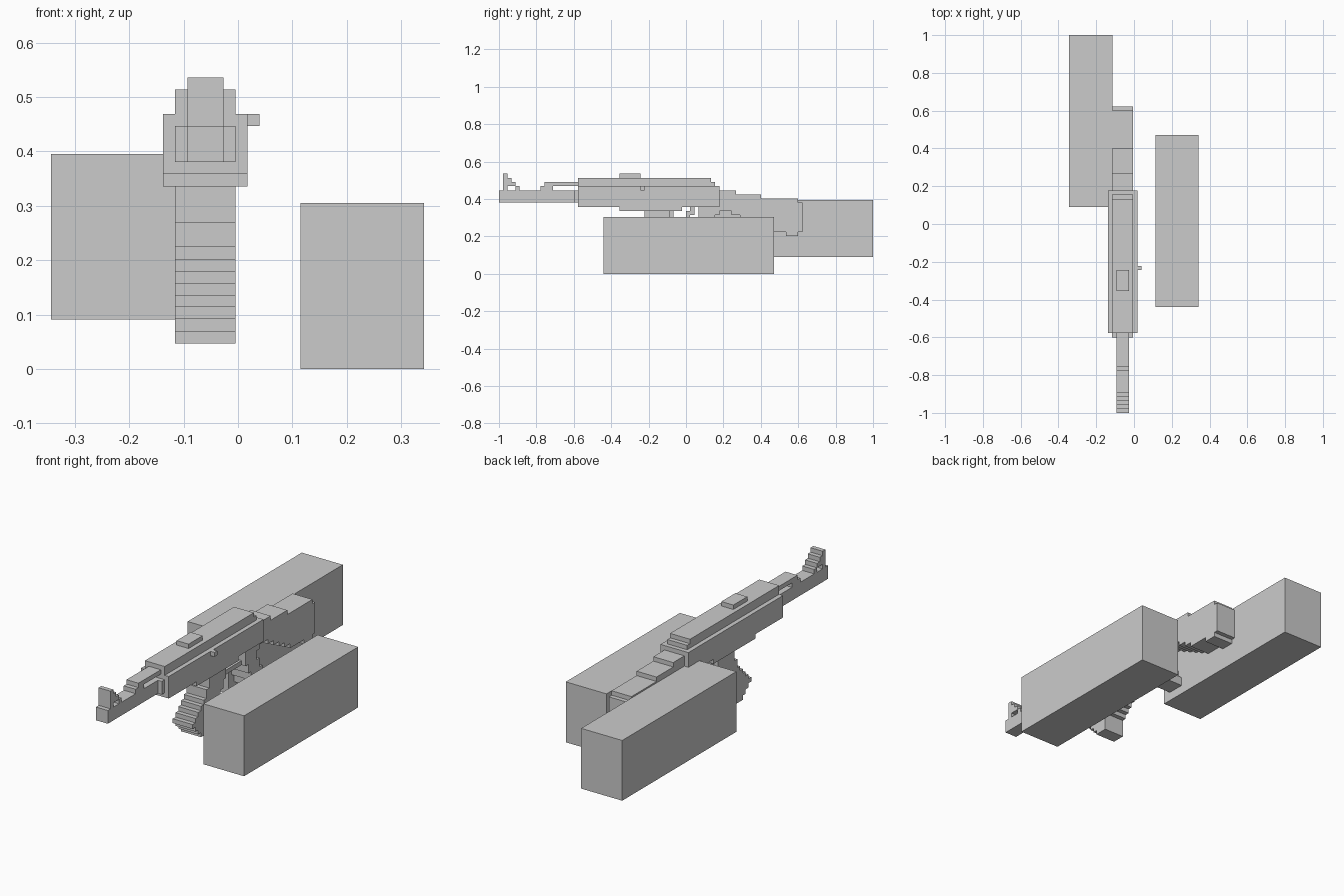
import bpy
import bmesh
from mathutils import Vector

UNIT = 2 / 90          # size of one block step
MID_X = -0.06          # centre line of the rifle

if "Cube" in bpy.data.objects:
    bpy.data.objects.remove(bpy.data.objects["Cube"], do_unlink=True)

grey = bpy.data.materials.new("plain grey")
grey.use_nodes = True
colour = (0.6, 0.6, 0.6, 1)
grey.diffuse_color = colour
grey.node_tree.nodes["Principled BSDF"].inputs["Base Color"].default_value = colour


def finish(name, bm):
    mesh = bpy.data.meshes.new(name)
    bm.to_mesh(mesh)
    bm.free()
    mesh.materials.append(grey)
    obj = bpy.data.objects.new(name, mesh)
    bpy.context.collection.objects.link(obj)
    return obj


def box(name, low, high):
    low, high = Vector(low), Vector(high)
    bm = bmesh.new()
    bmesh.ops.create_cube(bm, size=1)
    for v in bm.verts:
        v.co = (low + high) / 2 + v.co * (high - low)
    return finish(name, bm)


def stepped(name, width, rects, shift=0):
    """Union of block rectangles (y0, y1, z0, z1) in the side plane, given a width."""
    cells = {(j, k) for y0, y1, z0, z1 in rects
             for j in range(y0, y1) for k in range(z0, z1)}
    left = MID_X + (shift - width / 2) * UNIT
    right = left + width * UNIT
    bm = bmesh.new()

    def face(*points):
        bm.faces.new([bm.verts.new((x, j * UNIT - 1, k * UNIT + 0.0025))
                      for x, j, k in points])

    for j, k in sorted(cells):
        ring = [(j, k), (j + 1, k), (j + 1, k + 1), (j, k + 1)]
        face(*[(right, *p) for p in ring])
        face(*[(left, *p) for p in reversed(ring)])
        beside = [(j, k - 1), (j + 1, k), (j, k + 1), (j - 1, k)]
        for n, cell in enumerate(beside):
            if cell not in cells:
                a, b = ring[n], ring[(n + 1) % 4]
                face((left, *a), (left, *b), (right, *b), (right, *a))
    bmesh.ops.remove_doubles(bm, verts=bm.verts, dist=UNIT / 50)
    bmesh.ops.dissolve_limit(bm, angle_limit=0.01, verts=bm.verts, edges=bm.edges)
    return finish(name, bm)


# Two plain blocks beside the rifle
box("right_block", (-0.344, 0.09, 0.091), (-0.115, 1, 0.395))
box("left_block", (0.115, -0.44, 0), (0.342, 0.47, 0.305))

# Barrel with front sight and gas tube
stepped("barrel", 3, [(0, 19, 17, 20)])
stepped("front_sight", 3, [(1, 2, 20, 24), (2, 3, 21, 23), (2, 4, 21, 22), (4, 5, 20, 21)])
stepped("gas_tube", 3, [(10, 13, 20, 21), (11, 19, 21, 22)])

# Receiver, its cover and small fittings
stepped("receiver", 7, [(19, 53, 16, 21), (29, 44, 15, 16)])
stepped("receiver_cover", 5, [(19, 51, 21, 23), (51, 52, 21, 22)])
stepped("front_collar", 5, [(18, 19, 17, 20)])
stepped("rear_sight", 3, [(29, 34, 23, 24)])
stepped("charging_handle", 1, [(34, 35, 20, 21)], shift=4)

# Curved magazine, one row per step: front, back, bottom, top
magazine = [(35, 41, 12, 15), (34, 40, 10, 12)]
magazine += [(33 - n, 39 - n, 9 - n, 10 - n) for n in range(5)]
magazine += [(30 + n, 35 - n // 3, 4 - n, 5 - n) for n in range(3)]
stepped("magazine", 5, magazine)

# Trigger and guard
stepped("trigger_guard", 3, [(40, 49, 12, 13), (40, 42, 13, 15)])
stepped("trigger", 1, [(46, 47, 14, 16), (45, 46, 13, 15)])

# Grip leaning back towards the bottom
stepped("grip", 5, [(48, 53, 14, 16)]
        + [(48 + n, 52 + n, 12 - 2 * n, 14 - 2 * n) for n in range(4)])

# Shoulder stock: falling underside and stepped top
stock = [(53, 57, 15, 20), (57, 63, 15, 19), (63, 72, 15, 18)]
stock += [(56 + 2 * n, 72, 14 - n, 15 - n) for n in range(5)]
stock += [(69, 72, 9, 10), (72, 73, 10, 17)]
stepped("stock", 5, stock)
